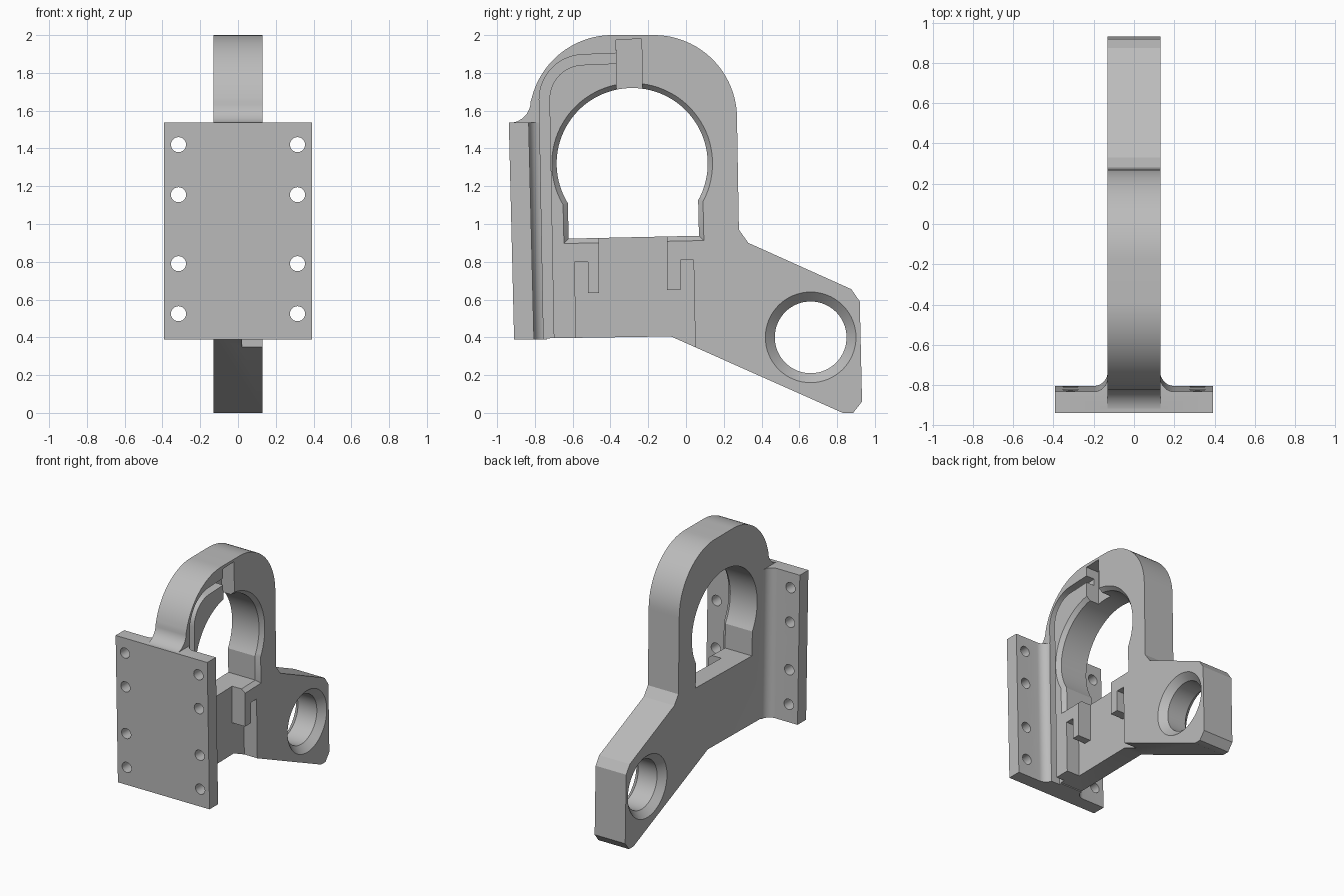
import bpy, bmesh
from math import sin, cos, pi, asin, radians

cube = bpy.data.objects.get("Cube")
if cube:
    bpy.data.objects.remove(cube, do_unlink=True)

HALF = 0.131      # half thickness of the body
POCKET = 0.02     # depth position of the deep pockets
TILT = 0.022      # slight lean of the whole bracket

grey = bpy.data.materials.new("machined_grey")
grey.use_nodes = True
colour = (0.5, 0.5, 0.5, 1)
grey.diffuse_color = colour
grey.node_tree.nodes["Principled BSDF"].inputs["Base Color"].default_value = colour


def loft(name, rings):
    """Closed solid through a list of equal-length point rings."""
    bm = bmesh.new()
    loops = [[bm.verts.new(p) for p in ring] for ring in rings]
    n = len(loops[0])
    for a, b in zip(loops, loops[1:]):
        for i in range(n):
            j = (i + 1) % n
            bm.faces.new((a[i], a[j], b[j], b[i]))
    bm.faces.new(loops[0])
    bm.faces.new(loops[-1])
    bmesh.ops.recalc_face_normals(bm, faces=bm.faces)
    mesh = bpy.data.meshes.new(name)
    bm.to_mesh(mesh)
    bm.free()
    mesh.materials.append(grey)
    ob = bpy.data.objects.new(name, mesh)
    bpy.context.scene.collection.objects.link(ob)
    return ob


def slab(name, profile, x0, x1):
    """Side profile (y, z) extruded along x."""
    return loft(name, [[(x, y, z) for y, z in profile] for x in (x0, x1)])


def arc(cy, cz, r, start, end, n=24):
    return [(cy + r * cos(radians(start + (end - start) * i / n)),
             cz + r * sin(radians(start + (end - start) * i / n))) for i in range(n + 1)]


def combine(target, tool, operation="DIFFERENCE"):
    mod = target.modifiers.new("cut", "BOOLEAN")
    mod.operation = operation
    mod.solver = "EXACT"
    mod.object = tool
    bpy.context.view_layer.objects.active = target
    bpy.ops.object.modifier_apply(modifier=mod.name)
    bpy.data.objects.remove(tool, do_unlink=True)


# Body: rounded loop with a sloping arm
outline = [(-0.86, 0.393), (-0.08, 0.405), (0.83, 0), (0.885, 0), (0.932, 0.06),
           (0.92, 0.59), (0.875, 0.655), (0.33, 0.9), (0.28, 0.97)]
outline += arc(-0.17, 1.56, 0.44, 0, 90)
outline += arc(-0.39, 1.56, 0.44, 90, 165)
outline += arc(-0.937, 1.65, 0.115, 0, -88, 10)
bracket = slab("clamp_bracket", outline, -HALF, HALF)

# Mounting plate with fillets running into the body
half_section = [(0.393, -0.91), (0.393, -0.805)]
half_section += arc(HALF + 0.07, -0.735, 0.07, 270, 180, 10)
section = half_section + [(-x, y) for x, y in reversed(half_section)]
plate = loft("mounting_plate", [[(x, y - lean, z) for x, y in section]
                                for z, lean in ((0.388, 0), (1.537, 0.028))])
combine(bracket, plate, "UNION")


# Main keyhole opening, chamfered on one side
def opening(grow):
    r, leg = 0.4 + grow, 0.345 + grow
    low = -asin((r * r - leg * leg) ** 0.5 / r) * 180 / pi
    pts = arc(0, 0, r, low, 180 - low, 64)
    pts += [(-leg, -0.39 - grow), (leg, -0.39 - grow)]
    return [(-0.285 + u * cos(TILT) - v * sin(TILT),
             1.32 + u * sin(TILT) + v * cos(TILT)) for u, v in pts]


combine(bracket, loft("opening_cutter", [[(x, y, z) for y, z in opening(g)]
        for x, g in ((-0.15, 0), (0.1, 0), (0.14, 0.033))]))

# Arm hole, countersunk on both sides
combine(bracket, loft("arm_hole_cutter", [[(x, y, z) for y, z in arc(0.66, 0.4, r, 0, 360, 64)[:-1]]
        for x, r in ((-0.141, 0.25), (-0.081, 0.19), (0.081, 0.19), (0.141, 0.25))]))

# Hooked pocket under the opening
hooked = [(-0.58, 0.3), (0.05, 0.3), (0.04, 0.81), (-0.03, 0.81), (-0.03, 0.65), (-0.1, 0.65),
          (-0.1, 1), (-0.46, 1), (-0.46, 0.635), (-0.52, 0.635), (-0.52, 0.8), (-0.59, 0.8)]
combine(bracket, slab("pocket_cutter", hooked, POCKET, 0.2))

# Cable groove climbing to the top notch
w = 0.027
groove = [(-0.725 - w, 0.3)] + arc(-0.54, 1.66, 0.21 + w, 180, 90, 16) + [(-0.3, 1.88 + w)]
groove += [(-0.3, 1.88 - w)] + arc(-0.54, 1.66, 0.21 - w, 90, 180, 16) + [(-0.725 + w, 0.3)]
combine(bracket, slab("groove_cutter", groove, 0.06, 0.2))
notch = [(-0.365, 1.6), (-0.23, 1.6), (-0.235, 1.98), (-0.37, 1.975)]
combine(bracket, slab("notch_cutter", notch, POCKET, 0.2))

# Bolt holes through the plate
for side in (-1, 1):
    for height in (0.525, 0.79, 1.155, 1.42):
        ring = arc(side * 0.315, height, 0.04, 0, 360, 24)[:-1]
        combine(bracket, loft("bolt_cutter", [[(x, y, z) for x, z in ring] for y in (-1.1, -0.7)]))

# Smooth rounds, crisp edges
bpy.ops.object.select_all(action="DESELECT")
bracket.select_set(True)
bpy.context.view_layer.objects.active = bracket
bpy.ops.object.shade_smooth_by_angle(angle=radians(25))
